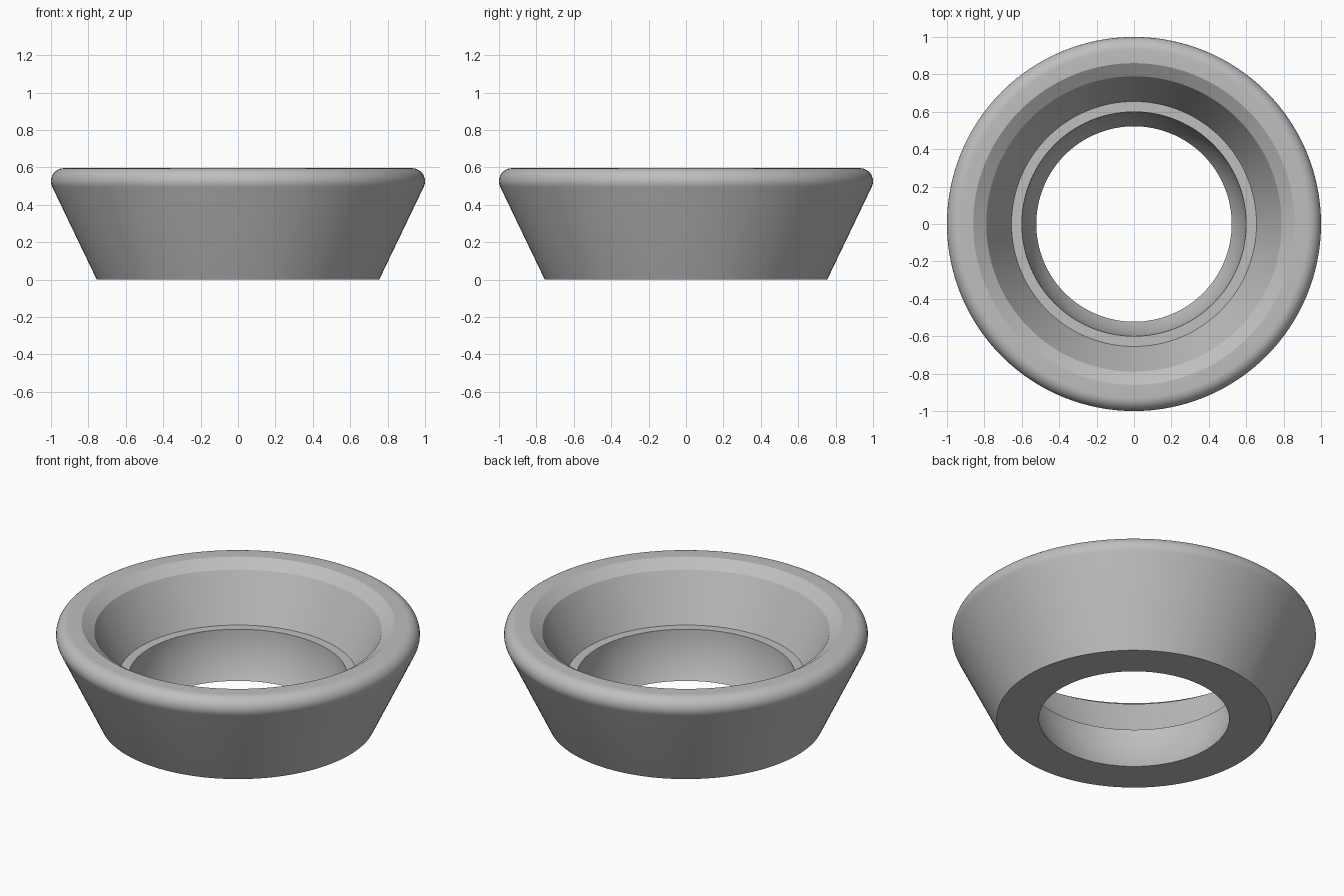
import bpy, bmesh
from math import sin, cos, radians, asin, pi

cube = bpy.data.objects.get("Cube")
if cube:
    bpy.data.objects.remove(cube, do_unlink=True)

SEGMENTS = 128


def arc(cx, cz, radius, start, end, steps):
    """Points (r, z) along a circular arc, angles in radians."""
    angles = [start + (end - start) * i / steps for i in range(steps + 1)]
    return [(cx + radius * cos(a), cz + radius * sin(a)) for a in angles]


def lathe(name, profile, material):
    """Turn a closed (r, z) profile around the z axis."""
    bm = bmesh.new()
    verts = [bm.verts.new((r, 0, z)) for r, z in profile]
    edges = [bm.edges.new((v, verts[i - 1])) for i, v in enumerate(verts)]
    bmesh.ops.spin(bm, geom=verts + edges, cent=(0, 0, 0), axis=(0, 0, 1),
                   angle=2 * pi, steps=SEGMENTS, use_duplicate=False)
    bmesh.ops.remove_doubles(bm, verts=bm.verts[:], dist=0.0001)
    bmesh.ops.recalc_face_normals(bm, faces=bm.faces[:])
    mesh = bpy.data.meshes.new(name)
    bm.to_mesh(mesh)
    bm.free()
    mesh.materials.append(material)
    obj = bpy.data.objects.new(name, mesh)
    bpy.context.collection.objects.link(obj)
    return obj


# Plain grey material
grey = bpy.data.materials.new("grey")
grey.use_nodes = True
colour = (0.52, 0.52, 0.52, 1)
grey.diffuse_color = colour
grey.node_tree.nodes["Principled BSDF"].inputs["Base Color"].default_value = colour

# Flared outside with a rounded rim
profile = [(0.755, 0)]
profile += arc(0.93, 0.526, 0.07, radians(-26), radians(90), 14)
# Bevelled lip, conical inside and flat ledge
profile += [(0.86, 0.596), (0.79, 0.55), (0.655, 0.277)]
# Spherical seat down to the bottom opening
seat_radius, seat_height = 0.6, 0.295
profile += arc(0, seat_height, seat_radius, asin((0.277 - seat_height) / seat_radius),
               asin(-seat_height / seat_radius), 12)

ring = lathe("flared_ring", profile, grey)

# Smooth round surfaces, crisp steps
bpy.ops.object.select_all(action='DESELECT')
ring.select_set(True)
bpy.context.view_layer.objects.active = ring
bpy.ops.object.shade_smooth_by_angle(angle=radians(25))
